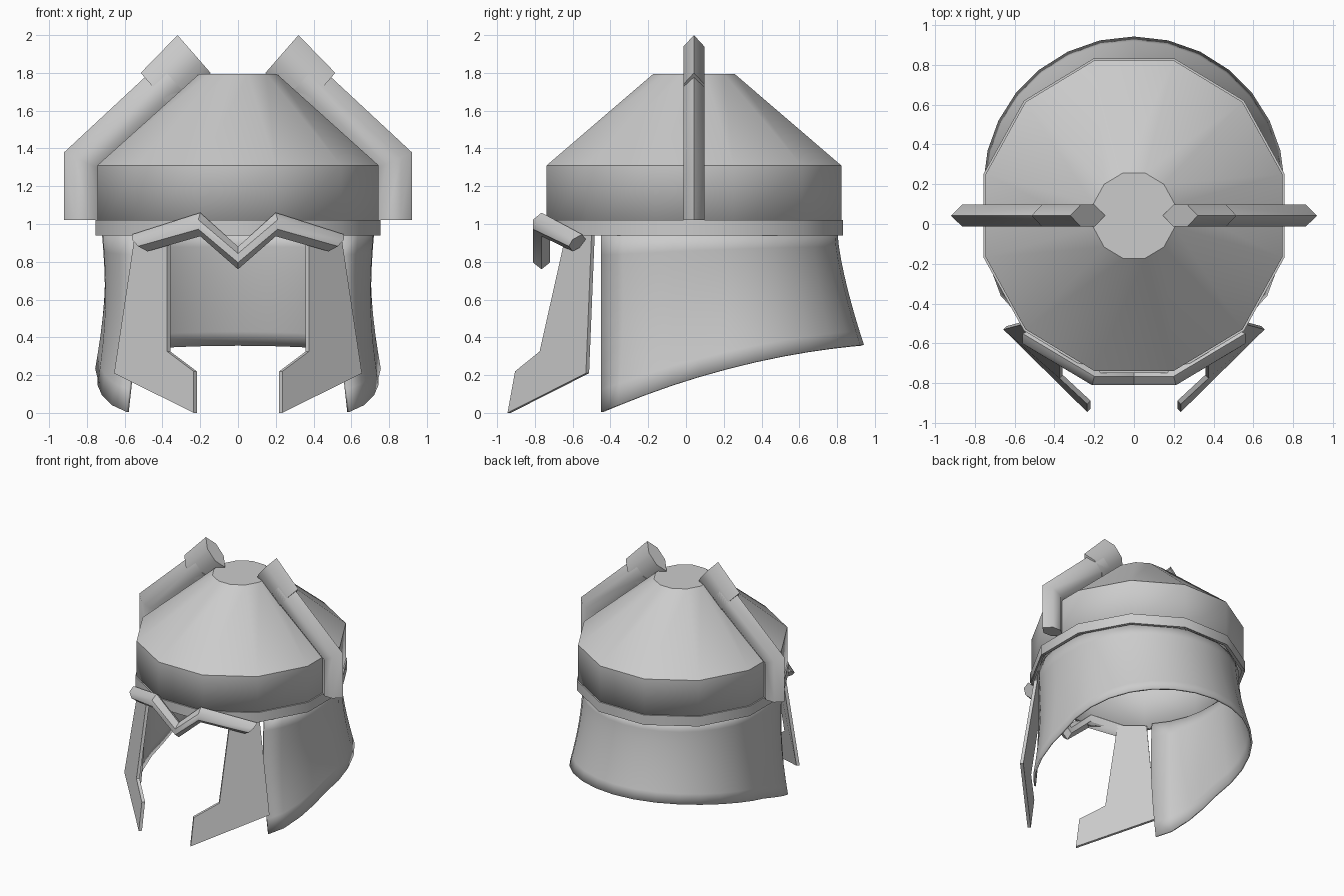
import bpy, bmesh, math
from math import sin, cos, pi, radians
from mathutils import Vector

cube = bpy.data.objects.get("Cube")
if cube:
    bpy.data.objects.remove(cube, do_unlink=True)

CY = 0.042  # middle of the helmet bowl in y

steel = bpy.data.materials.new("grey_steel")
steel.use_nodes = True
steel.diffuse_color = (0.6, 0.6, 0.6, 1)
steel.node_tree.nodes["Principled BSDF"].inputs["Base Color"].default_value = (0.6, 0.6, 0.6, 1)


def finish(name, bm, angle, thickness=0, mirror=False):
    bmesh.ops.recalc_face_normals(bm, faces=bm.faces)
    mesh = bpy.data.meshes.new(name)
    bm.to_mesh(mesh)
    bm.free()
    mesh.materials.append(steel)
    ob = bpy.data.objects.new(name, mesh)
    bpy.context.collection.objects.link(ob)
    bpy.ops.object.select_all(action='DESELECT')
    ob.select_set(True)
    bpy.context.view_layer.objects.active = ob
    bpy.ops.object.shade_smooth_by_angle(angle=radians(angle))
    if thickness:
        mod = ob.modifiers.new("Thickness", 'SOLIDIFY')
        mod.thickness = thickness
        mod.offset = -1
    if mirror:
        ob.modifiers.new("Mirror", 'MIRROR')
    return ob


def loft(rings, closed=True, start=False, end=False):
    """Bridge successive rings of points with quads, with optional caps."""
    bm = bmesh.new()
    rows = [[bm.verts.new(p) for p in ring] for ring in rings]
    n = len(rows[0])
    for a, b in zip(rows, rows[1:]):
        for i in range(n if closed else n - 1):
            j = (i + 1) % n
            bm.faces.new((a[i], a[j], b[j], b[i]))
    if start:
        bm.faces.new(rows[0])
    if end:
        bm.faces.new(rows[-1])
    return bm


def bowl_ring(rx, ry, z):
    """Twelve-sided ring given by its flat-to-flat half widths."""
    k = 1 / cos(pi / 12)
    angles = [pi / 12 + i * pi / 6 for i in range(12)]
    return [(rx * k * cos(a), CY + ry * k * sin(a), z) for a in angles]


def ridged(outer, inner, w):
    """Flattened hexagon section with a ridge at both ends."""
    o, i, w = Vector(outer), Vector(inner), Vector(w)
    a, b = o.lerp(i, 0.3), o.lerp(i, 0.7)
    return [o, a + w, b + w, i, b - w, a - w]


# Bowl: straight wall, cone and flat crown
finish("helmet_bowl", loft([
    bowl_ring(0.745, 0.78, 0.94), bowl_ring(0.745, 0.78, 1.31),
    bowl_ring(0.205, 0.215, 1.795)], end=True), 40, 0.015)

# Rim band around the bowl
finish("rim_band", loft([
    bowl_ring(0.735, 0.77, 0.94), bowl_ring(0.755, 0.79, 0.94),
    bowl_ring(0.755, 0.79, 1.02), bowl_ring(0.735, 0.77, 1.02),
    bowl_ring(0.735, 0.77, 0.94)]), 40)


# Flared neck guard with a rising lower edge
def guard_column(a, rows=8):
    back, front = max(0, cos(a)), max(0, -cos(a))
    top = 0.72 + 0.04 * abs(cos(a))
    low = 0.74 + 0.16 * back + 0.08 * front
    y_low = max(CY + low * cos(a), -0.45)
    u = (y_low + 0.45) / 1.39
    z_low = 0.005 + 0.355 * u * (1.65 - 0.65 * u)
    points = []
    for k in range(rows + 1):
        t = k / rows
        r = top + (low - top) * t ** 1.4 - 0.025 * (1 - back) * sin(pi * t)
        y = max(CY + r * cos(a), -0.45)
        points.append((r * sin(a), y, 0.955 + (z_low - 0.955) * t))
    return points


finish("neck_guard", loft(
    [guard_column(radians(-132 + 11 * i)) for i in range(25)], closed=False), 40, 0.015)

# Cheek plates
bm = bmesh.new()
outline = [(0.545, -0.50, 0.95), (0.375, -0.635, 0.95), (0.375, -0.775, 0.325),
           (0.235, -0.905, 0.22), (0.235, -0.945, 0), (0.656, -0.53, 0.21)]
face = bm.faces.new([bm.verts.new(p) for p in outline])
inward = Vector((-0.017, 0.017, 0))
sheet = bmesh.ops.extrude_face_region(bm, geom=[face], use_keep_orig=True)
bmesh.ops.translate(bm, vec=inward, verts=[v for v in sheet["geom"] if isinstance(v, bmesh.types.BMVert)])
finish("cheek_plates", bm, 30, mirror=True)

# Side horns: upright, slanted arm, and wider head block
WIDE = (0, 0.055, 0)


def horn_section(ox, oz, ix, iz):
    return ridged((ox, CY, oz), (ix, CY, iz), WIDE)


finish("horn_arms", loft([
    horn_section(0.92, 1.02, 0.73, 1.02), horn_section(0.92, 1.38, 0.73, 1.29),
    horn_section(0.42, 1.845, 0.27, 1.68)], start=True, end=True), 50, mirror=True)
finish("horn_heads", loft([
    horn_section(0.515, 1.80, 0.34, 1.60),
    horn_section(0.32, 2.0, 0.145, 1.80)], start=True, end=True), 50, mirror=True)

# Zigzag brow ornament
half = [((0.56, -0.55, 0.945), (0.48, -0.60, 0.855), (0.025, -0.035, 0)),
        ((0.2, -0.765, 1.06), (0.2, -0.765, 0.935), (0.01, -0.045, 0))]
middle = ((0, -0.765, 0.88), (0, -0.765, 0.76), (0, -0.045, 0))


def flip(p):
    return (-p[0], p[1], p[2])


path = half + [middle] + [tuple(flip(p) for p in s) for s in reversed(half)]
finish("brow_ornament", loft([ridged(*s) for s in path], start=True, end=True), 50)
